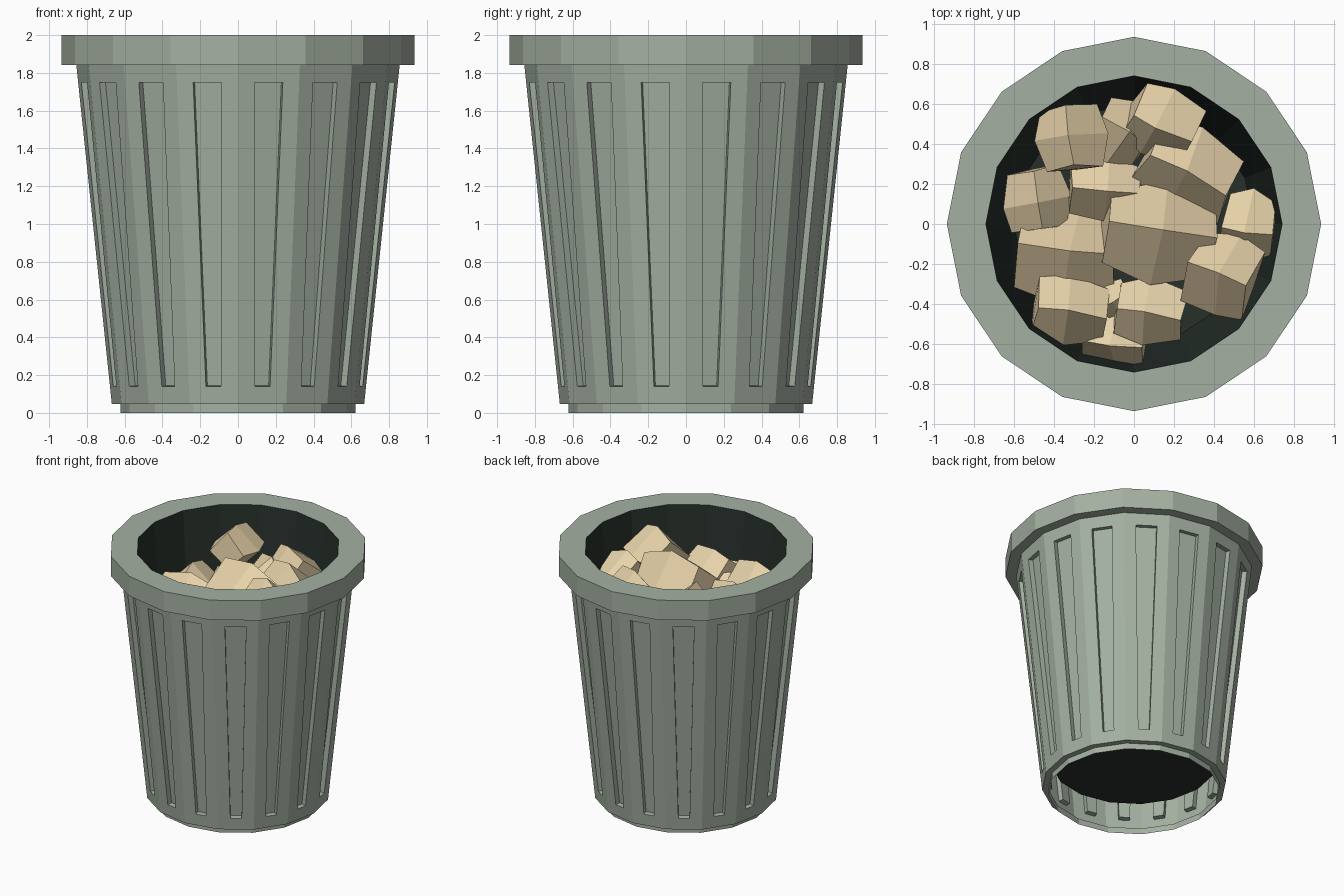
import bpy, bmesh, math, random
from mathutils import Vector, Euler

if "Cube" in bpy.data.objects:
    bpy.data.objects.remove(bpy.data.objects["Cube"])

random.seed(11)
N = 16                                   # sides of the bin


def material(name, rgb):
    m = bpy.data.materials.new(name)
    m.diffuse_color = (*rgb, 1)
    m.use_nodes = True
    m.node_tree.nodes["Principled BSDF"].inputs["Base Color"].default_value = m.diffuse_color
    return m


GREEN = material("grey_green", (0.37, 0.435, 0.36))
DARK = material("dark_inside", (0.02, 0.03, 0.024))
TAN = material("tan_rubbish", (0.84, 0.68, 0.42))


def make_object(name, bm, mat):
    me = bpy.data.meshes.new(name)
    bm.to_mesh(me)
    bm.free()
    me.materials.append(mat)
    ob = bpy.data.objects.new(name, me)
    bpy.context.collection.objects.link(ob)
    return ob


def lathe(bm, profile):
    """Sweep (radius, z) points round z; returns one list of faces per band."""
    rings = [[bm.verts.new((r * math.cos(i * math.tau / N), r * math.sin(i * math.tau / N), z))
              for i in range(N)] for r, z in profile]
    bands = [[bm.faces.new((a[i], a[(i + 1) % N], b[(i + 1) % N], b[i])) for i in range(N)]
             for a, b in zip(rings, rings[1:])]
    return rings, bands


# Outer shell: foot, tapered wall and rim, open underneath
bm = bmesh.new()
profile = [(0.622, 0), (0.622, 0.047), (0.668, 0.047), (0.856, 1.842),
           (0.935, 1.842), (0.935, 2.0), (0.74, 2.0)]
rings, bands = lathe(bm, profile)
wall = bands[2]

# Tapered slot sunk into every wall facet
bm.normal_update()
bmesh.ops.inset_individual(bm, faces=wall, thickness=0.05)
for i, f in enumerate(wall):
    th = (i + 0.5) * math.tau / N
    radial = Vector((math.cos(th), math.sin(th), 0))
    tangent = Vector((-math.sin(th), math.cos(th), 0))
    for v in f.verts:
        z, half = (1.75, 0.077) if v.co.z > 1 else (0.14, 0.041)
        r = (0.668 + 0.188 * (z - 0.047) / 1.795) * math.cos(math.pi / N)
        side = math.copysign(half, v.co.dot(tangent))
        v.co = radial * r + tangent * side + Vector((0, 0, z))
bm.normal_update()
bmesh.ops.inset_individual(bm, faces=wall, thickness=0.001, depth=-0.037)
make_object("bin_shell", bm, GREEN)

# Dark inner cup with a floor
bm = bmesh.new()
rings, bands = lathe(bm, [(0.74, 2.0), (0.60, 0.24)])
bm.faces.new(rings[1])
make_object("inner_cup", bm, DARK)


# Rubbish lumps: boxes with a bulging middle loop, tilted so a ridge faces up
def lump(name, x, y, top, length, depth, yaw, tilt):
    bm = bmesh.new()
    w = depth / 1.38
    jit = 0.07 * w
    sections = []
    for k, s in ((-0.5, 0.9), (random.uniform(-0.1, 0.1), 1.17), (0.5, 0.87)):
        sections.append([bm.verts.new((k * length + random.uniform(-jit, jit),
                                       a * w * s / 2 + random.uniform(-jit, jit),
                                       b * w * s / 2 + random.uniform(-jit, jit)))
                         for a, b in ((-1, -1), (1, -1), (1, 1), (-1, 1))])
    for p, q in zip(sections, sections[1:]):
        for i in range(4):
            j = (i + 1) % 4
            bm.faces.new((p[i], p[j], q[j], q[i]))
    bm.faces.new(sections[0][::-1])
    bm.faces.new(sections[-1])
    rot = Euler((math.radians(tilt), math.radians(random.uniform(-6, 6)),
                 math.radians(yaw))).to_matrix()
    bmesh.ops.rotate(bm, verts=bm.verts, matrix=rot)
    high = max(v.co.z for v in bm.verts)
    bmesh.ops.translate(bm, verts=bm.verts, vec=(x, y, top - high))
    bmesh.ops.recalc_face_normals(bm, faces=bm.faces)
    make_object(name, bm, TAN)


LUMPS = [  # x, y, top z, length, depth, yaw, tilt
    (-0.31, 0.43, 1.92, 0.30, 0.30, 98, 40), (-0.06, 0.45, 1.74, 0.26, 0.32, -30, 40),
    (0.14, 0.50, 1.85, 0.34, 0.31, -25, 52), (0.28, 0.27, 1.84, 0.46, 0.38, -28, 50),
    (-0.48, 0.12, 1.71, 0.29, 0.30, 100, 42), (-0.15, 0.17, 1.74, 0.34, 0.28, -5, 48),
    (-0.33, -0.15, 1.76, 0.48, 0.42, -6, 38), (0.12, -0.05, 1.92, 0.53, 0.42, -8, 38),
    (0.57, -0.01, 1.81, 0.25, 0.30, -10, 55), (0.44, -0.25, 1.96, 0.31, 0.37, -20, 46),
    (-0.32, -0.43, 1.81, 0.34, 0.29, -8, 46), (0.08, -0.44, 1.80, 0.34, 0.28, -8, 46),
    (-0.10, -0.57, 1.67, 0.29, 0.27, -5, 60), (-0.09, -0.38, 1.68, 0.16, 0.17, 30, 45),
]
for n, spec in enumerate(LUMPS):
    lump(f"rubbish_{n + 1:02d}", *spec)
